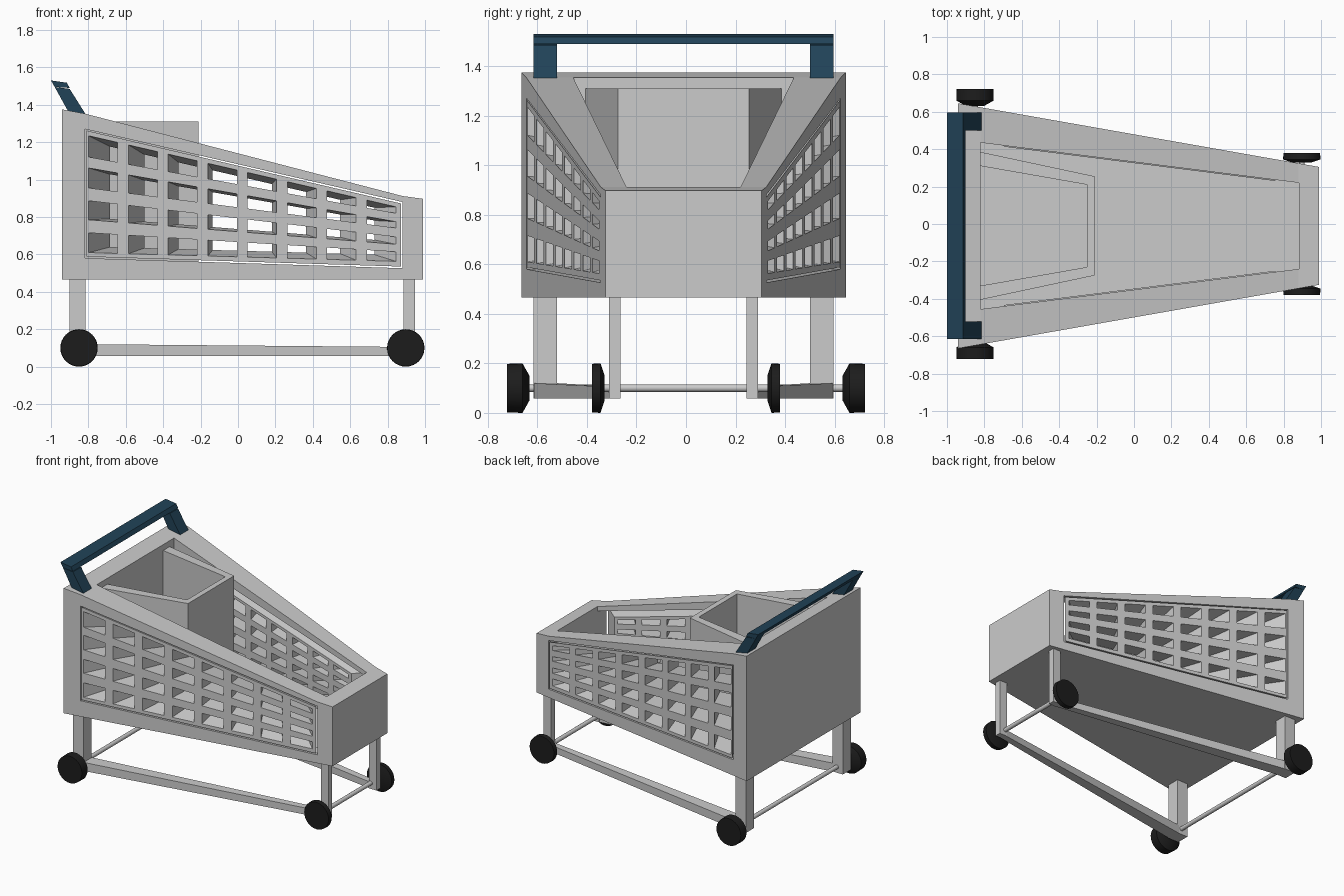
import bpy, bmesh
from math import cos, sin, pi, radians

if "Cube" in bpy.data.objects:
    bpy.data.objects.remove(bpy.data.objects["Cube"])

MID = -0.01            # centre line of the body in y
FLOOR, BASE = 0.51, 0.465


def material(name, rgb):
    m = bpy.data.materials.new(name)
    m.use_nodes = True
    m.diffuse_color = (*rgb, 1)
    m.node_tree.nodes["Principled BSDF"].inputs["Base Color"].default_value = (*rgb, 1)
    return m


GREY = material("light grey", (0.6, 0.6, 0.6))
BLUE = material("dark blue", (0.015, 0.055, 0.095))
BLACK = material("black rubber", (0.012, 0.012, 0.012))


def finish(name, bm, mat):
    bmesh.ops.recalc_face_normals(bm, faces=bm.faces)
    me = bpy.data.meshes.new(name)
    bm.to_mesh(me)
    bm.free()
    me.materials.append(mat)
    ob = bpy.data.objects.new(name, me)
    bpy.context.collection.objects.link(ob)
    return ob


def loft(name, loops, mat=GREY):
    """Skin a row of matching closed loops and cap both ends."""
    bm = bmesh.new()
    rings = [[bm.verts.new(p) for p in loop] for loop in loops]
    for a, b in zip(rings, rings[1:]):
        for i in range(len(a)):
            j = (i + 1) % len(a)
            bm.faces.new((a[i], a[j], b[j], b[i]))
    bm.faces.new(rings[0])
    bm.faces.new(rings[-1])
    return finish(name, bm, mat)


def section(x, y0, y1, z0, z1):
    return [(x, y0, z0), (x, y1, z0), (x, y1, z1), (x, y0, z1)]


def along_y(profile, y0, y1):
    return [[(x, y, z) for x, z in profile] for y in (y0, y1)]


def along_z(outline, z0, z1):
    return [[(x, MID + y, z) for x, y in outline] for z in (z0, z1)]


def lathe(name, x, z, stations, mat, sides=32):
    """Round part around the y direction; stations are (y, radius)."""
    turn = [2 * pi * i / sides for i in range(sides)]
    ob = loft(name, [[(x + r * cos(t), y, z + r * sin(t)) for t in turn]
                     for y, r in stations], mat)
    bpy.ops.object.select_all(action="DESELECT")
    ob.select_set(True)
    bpy.context.view_layer.objects.active = ob
    bpy.ops.object.shade_smooth_by_angle(angle=radians(30))
    return ob


def cut(ob, cutter):
    cutter.hide_render = True
    mod = ob.modifiers.new("cut", "BOOLEAN")
    mod.operation, mod.solver, mod.object = "DIFFERENCE", "EXACT", cutter
    bpy.context.view_layer.objects.active = ob
    bpy.ops.object.modifier_apply(modifier=mod.name)
    bpy.data.objects.remove(cutter)


def lerp(x, xa, a, xb, b):
    return a + (b - a) * (x - xa) / (xb - xa)


def outer_y(x):
    return lerp(x, -0.94, 0.655, 0.99, 0.315)


def inner_y(x):
    return lerp(x, -0.82, 0.445, 0.883, 0.23)


# Basket frame: tapered tub, hollowed, with a window through both sides
TOP = [(-0.94, 1.375), (-0.82, 1.353), (0.88, 0.912), (0.99, 0.897)]
basket = loft("basket_frame", [
    section(x, MID - outer_y(x), MID + outer_y(x), BASE, z) for x, z in TOP])
ends = (-0.82, 0.883)
cavity = [(x, s * inner_y(x)) for x, s in
          ((ends[0], -1), (ends[1], -1), (ends[1], 1), (ends[0], 1))]
cut(basket, loft("cavity_cutter", along_z(cavity, FLOOR, 2)))
window = [(-0.818, 0.58), (0.88, 0.526), (0.88, 0.88), (-0.818, 1.27)]
cut(basket, loft("window_cutter", along_y(window, -1, 1)))

# Side lattices: plates with rows of holes that narrow inwards
COLS = [-0.81]
for c in range(8):
    COLS += [-0.798 + 0.2125 * c, -0.643 + 0.2125 * c]
COLS.append(0.872)
ROWS = [(1.262, 0.872), (1.237, 0.848), (1.123, 0.815), (1.064, 0.77),
        (0.957, 0.738), (0.888, 0.69), (0.786, 0.652), (0.716, 0.612),
        (0.61, 0.562), (0.588, 0.535)]


def lattice(name, side):
    bm = bmesh.new()
    grid = [[bm.verts.new((x, MID + side * outer_y(x), lerp(x, -0.81, a, 0.872, b)))
             for a, b in ROWS] for x in COLS]
    for i in range(len(COLS) - 1):
        for j in range(len(ROWS) - 1):
            if not (i % 2 and j % 2):
                bm.faces.new((grid[i][j], grid[i + 1][j],
                              grid[i + 1][j + 1], grid[i][j + 1]))
    new = bmesh.ops.extrude_face_region(bm, geom=bm.faces[:], use_keep_orig=True)
    for v in new["geom"]:
        if isinstance(v, bmesh.types.BMVert):
            x = 0.02 + (v.co.x - 0.02) * 0.86
            z = 0.82 + (v.co.z - 0.82) * 0.86
            v.co = (x, MID + side * (inner_y(x) - 0.006), z)
    return finish(name, bm, GREY)


# Child seat: U-shaped wall standing against the handle end
half = [(-0.82, 0.395), (-0.21, 0.265)]
inside = [(-0.82, 0.32), (-0.25, 0.22)]
seat = half + [(x, -y) for x, y in half[::-1]]
seat += [(x, -y) for x, y in inside] + inside[::-1]
loft("child_seat", along_z(seat, FLOOR - 0.01, 1.31))

# Handle: two slanted posts and a grip bar
POST = [(-0.9, 1.35), (-0.815, 1.35), (-0.9, 1.485), (-0.98, 1.495)]
GRIP = [(-0.98, 1.495), (-0.9, 1.49), (-0.915, 1.518), (-1.0, 1.53)]
loft("handle_grip", along_y(GRIP, MID - 0.605, MID + 0.605), BLUE)

# Parts repeated on the front and back sides
for label, s in (("front", -1), ("back", 1)):
    lattice(label + "_lattice", s)
    loft(label + "_handle_post",
         along_y(POST, MID + s * 0.51, MID + s * 0.605), BLUE)
    tall = (MID + s * 0.51, MID + s * 0.605)
    short = (MID + s * 0.255, MID + s * 0.3)
    loft(label + "_right_leg", [section(x, *tall, 0.058, BASE + 0.01)
                                for x in (-0.9, -0.815)])
    loft(label + "_left_leg", [section(x, *short, 0.058, BASE + 0.01)
                               for x in (0.885, 0.945)])
    loft(label + "_lower_rail", [section(-0.83, *tall, 0.058, 0.12),
                                 section(0.9, *short, 0.058, 0.105)])
    lathe(label + "_right_wheel", -0.85, 0.1,
          [(s * 0.632, 0.05), (s * 0.66, 0.1), (s * 0.723, 0.098)], BLACK)
    lathe(label + "_left_wheel", 0.897, 0.1,
          [(s * 0.33, 0.055), (s * 0.345, 0.1), (s * 0.379, 0.098)], BLACK)

# Axles
lathe("right_axle", -0.85, 0.1, [(-0.64, 0.015), (0.64, 0.015)], GREY, 16)
lathe("left_axle", 0.897, 0.1, [(-0.335, 0.015), (0.335, 0.015)], GREY, 16)
